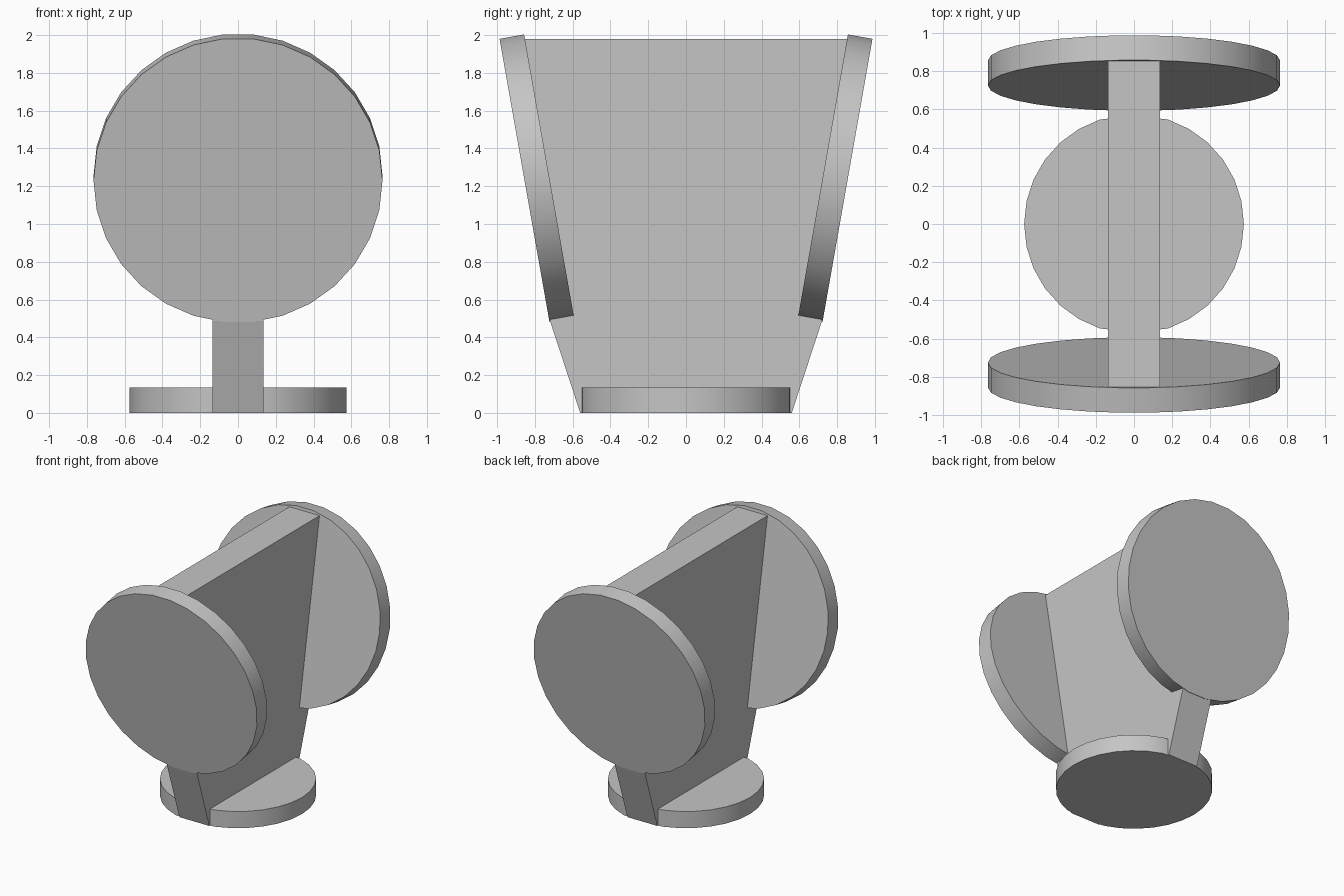
import bpy
import bmesh
import math
from mathutils import Matrix

cube = bpy.data.objects.get("Cube")
if cube:
    bpy.data.objects.remove(cube, do_unlink=True)

grey = bpy.data.materials.new("plain grey")
grey.use_nodes = True
grey.diffuse_color = (0.56, 0.56, 0.56, 1)
grey.node_tree.nodes["Principled BSDF"].inputs["Base Color"].default_value = grey.diffuse_color


def add_part(name, bm, smooth=False):
    bmesh.ops.recalc_face_normals(bm, faces=bm.faces)
    mesh = bpy.data.meshes.new(name)
    bm.to_mesh(mesh)
    bm.free()
    mesh.materials.append(grey)
    obj = bpy.data.objects.new(name, mesh)
    bpy.context.collection.objects.link(obj)
    if smooth:
        bpy.ops.object.select_all(action='DESELECT')
        obj.select_set(True)
        bpy.context.view_layer.objects.active = obj
        bpy.ops.object.shade_smooth_by_angle(angle=math.radians(30))
    return obj


def disc(radius, thickness, matrix):
    bm = bmesh.new()
    # The cone primitive starts on +y; a quarter turn puts a corner on +x
    bmesh.ops.create_cone(bm, cap_ends=True, segments=30, radius1=radius,
                          radius2=radius, depth=thickness,
                          matrix=matrix @ Matrix.Rotation(math.pi / 2, 4, 'Z'))
    return bm


# Base disc, trimmed flush with the foot of the web
base = disc(0.575, 0.135, Matrix.Translation((0, 0, 0.0675)))
for v in base.verts:
    v.co.y = max(-0.56, min(0.56, v.co.y))
add_part("base_disc", base, True)

# Two large discs leaning outward
for name, side in (("front_disc", -1), ("back_disc", 1)):
    place = Matrix.Translation((0, side * 0.79, 1.2425))
    tilt = Matrix.Rotation(side * math.radians(-100), 4, 'X')
    add_part(name, disc(0.765, 0.132, place @ tilt), True)

# Flat web joining the three discs
half = [(0.56, 0), (0.72, 0.487), (0.86, 1.98)]
outline = half + [(-y, z) for y, z in reversed(half)]
web = bmesh.new()
face = web.faces.new([web.verts.new((-0.135, y, z)) for y, z in outline])
extruded = bmesh.ops.extrude_face_region(web, geom=[face])
bmesh.ops.translate(web, vec=(0.27, 0, 0),
                    verts=[g for g in extruded["geom"] if isinstance(g, bmesh.types.BMVert)])
add_part("centre_web", web)
